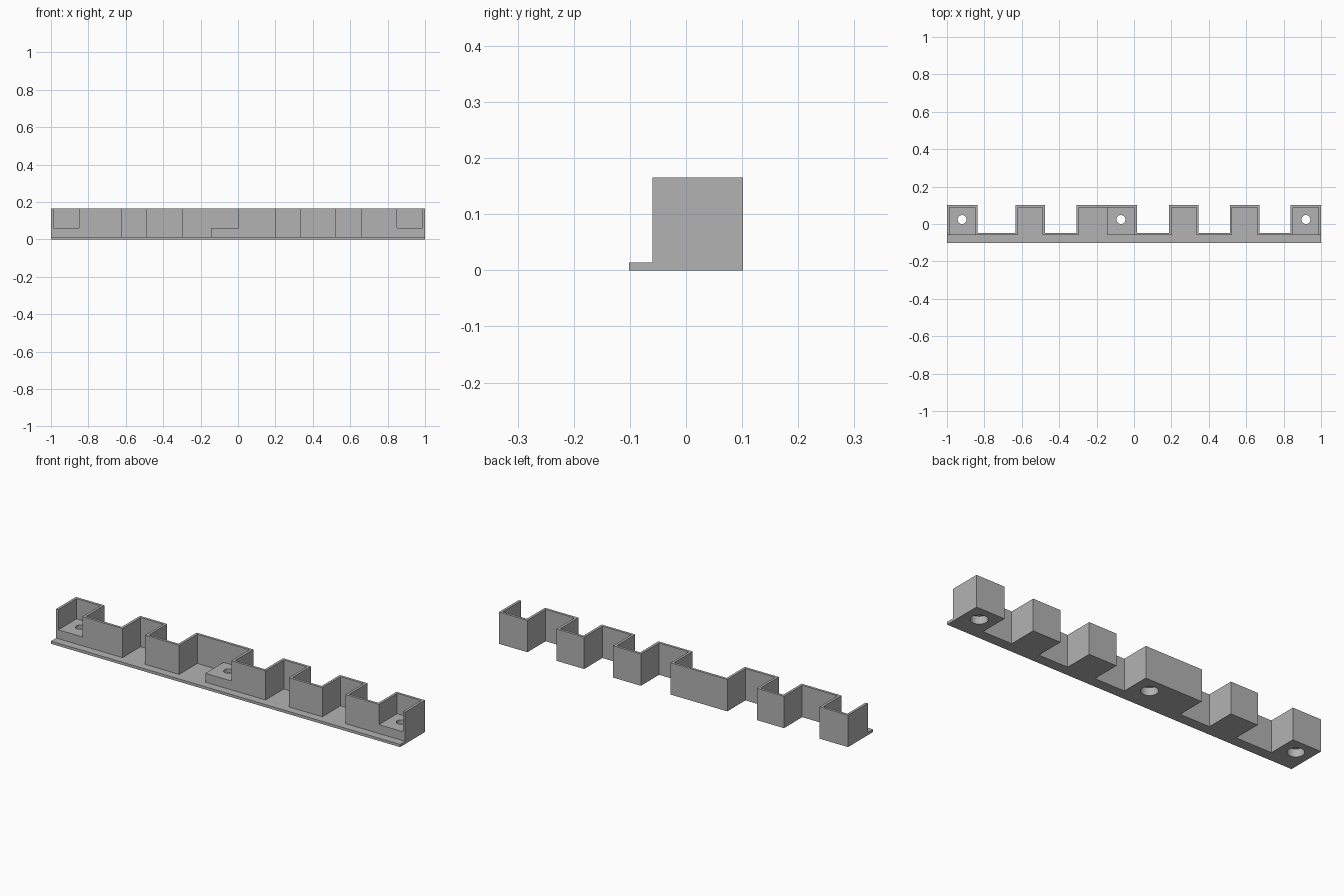
import bpy, bmesh

cube = bpy.data.objects.get("Cube")
if cube:
    bpy.data.objects.remove(cube, do_unlink=True)

WALL = 0.013
FLOOR, PAD, TOP = 0.014, 0.06, 0.165
FRONT, FACE, BACK = -0.102, -0.06, 0.102
# inner left and right edge of each bay
BAYS = [(-0.987, -0.85), (-0.62, -0.49), (-0.295, 0.004),
        (0.2, 0.333), (0.525, 0.658), (0.85, 0.987)]
PAD_BAYS = (0, 5)
PAD_START = -0.145
HOLES = (-0.919, -0.07, 0.919)

mat = bpy.data.materials.new("grey plastic")
mat.use_nodes = True
colour = (0.45, 0.45, 0.45, 1)
mat.diffuse_color = colour
mat.node_tree.nodes["Principled BSDF"].inputs["Base Color"].default_value = colour


def add_object(name, bm):
    bmesh.ops.recalc_face_normals(bm, faces=bm.faces)
    mesh = bpy.data.meshes.new(name)
    bm.to_mesh(mesh)
    bm.free()
    mesh.materials.append(mat)
    obj = bpy.data.objects.new(name, mesh)
    bpy.context.scene.collection.objects.link(obj)
    return obj


def prism(name, outline, z0, z1):
    bm = bmesh.new()
    face = bm.faces.new([bm.verts.new((x, y, z0)) for x, y in outline])
    made = bmesh.ops.extrude_face_region(bm, geom=[face])["geom"]
    verts = [v for v in made if isinstance(v, bmesh.types.BMVert)]
    bmesh.ops.translate(bm, verts=verts, vec=(0, 0, z1 - z0))
    return add_object(name, bm)


def box(name, x0, x1, y0, y1, z0, z1):
    return prism(name, [(x0, y0), (x1, y0), (x1, y1), (x0, y1)], z0, z1)


def cylinder(name, x, y, radius, z0, z1):
    bm = bmesh.new()
    bmesh.ops.create_cone(bm, cap_ends=True, segments=32,
                          radius1=radius, radius2=radius, depth=z1 - z0)
    bmesh.ops.translate(bm, verts=bm.verts, vec=(x, y, (z0 + z1) / 2))
    return add_object(name, bm)


def cut(target, cutter):
    cutter.hide_render = True
    mod = target.modifiers.new("cut", "BOOLEAN")
    mod.operation = "DIFFERENCE"
    mod.solver = "EXACT"
    mod.object = cutter
    bpy.context.view_layer.objects.active = target
    bpy.ops.object.modifier_apply(modifier=mod.name)
    bpy.data.objects.remove(cutter, do_unlink=True)


# stepped body: straight front, bays standing out at the back
step = FACE + WALL
outline = [(1, FRONT), (-1, FRONT)]
for i, (a, b) in enumerate(BAYS):
    left, right = a - WALL, b + WALL
    if i > 0:
        outline.append((left, step))
    outline += [(left, BACK), (right, BACK)]
    if i < len(BAYS) - 1:
        outline.append((right, step))
body = prism("bay_rail", outline, 0, TOP)

# low front lip
cut(body, box("lip_cutter", -2, 2, -1, FACE, FLOOR, 1))

# open bays, with raised screw pads in three of them
for i, (a, b) in enumerate(BAYS):
    floor = PAD if i in PAD_BAYS or i == 2 else FLOOR
    cut(body, box("bay_cutter", a, b, -0.5, BACK - WALL, floor, 1))
cut(body, box("deep_cutter", BAYS[2][0], PAD_START, -0.5, BACK - WALL, FLOOR, 0.5))

# screw holes, widened from below
for x in HOLES:
    cut(body, cylinder("hole_cutter", x, 0.024, 0.024, -1, 0.1))
    cut(body, cylinder("head_cutter", x, 0.024, 0.04, -0.1, 0.04))

bpy.ops.object.select_all(action="DESELECT")
body.select_set(True)
bpy.context.view_layer.objects.active = body
bpy.ops.object.shade_smooth_by_angle()
